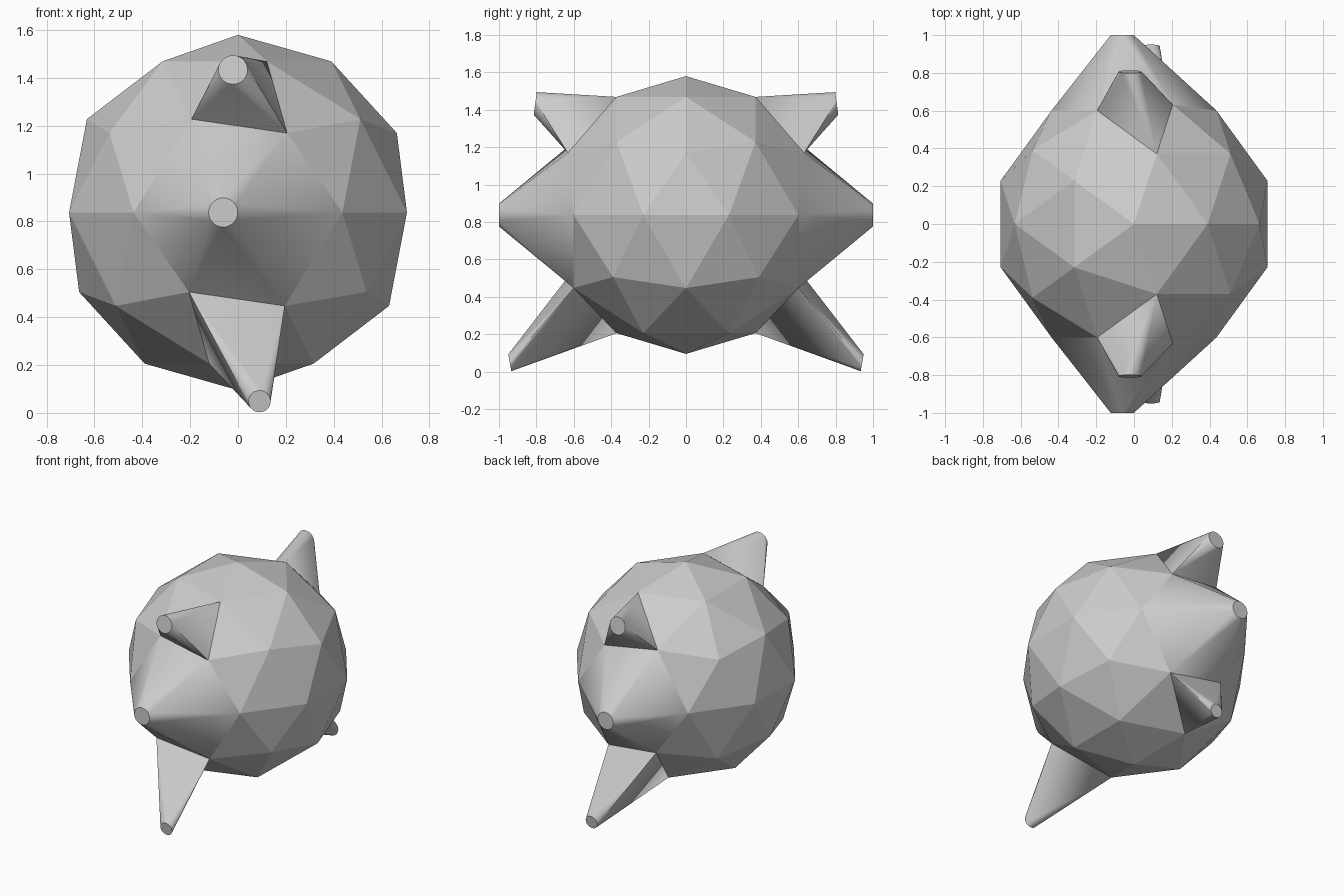
import bpy, bmesh
from math import cos, sin, tau, radians
from mathutils import Vector

if "Cube" in bpy.data.objects:
    bpy.data.objects.remove(bpy.data.objects["Cube"])

R = 0.7425
CENTRE = Vector((0, 0, 0.8375))
SIDES = 32


def make_object(name, bm):
    mesh = bpy.data.meshes.new(name)
    bm.to_mesh(mesh)
    bm.free()
    obj = bpy.data.objects.new(name, mesh)
    bpy.context.collection.objects.link(obj)
    return obj


def disc_points(centre, normal, radius):
    n = Vector(normal).normalized()
    u = n.cross(Vector((0, 0, 1))).normalized()
    v = n.cross(u)
    return [Vector(centre) + radius * (cos(tau * i / SIDES) * u + sin(tau * i / SIDES) * v)
            for i in range(SIDES)]


def make_spike(name, base, disc):
    # open skin stretched from a patch of the body out to a round tip
    bm = bmesh.new()
    base_verts = {bm.verts.new(p) for p in base}
    disc_verts = {bm.verts.new(p) for p in disc}
    bmesh.ops.convex_hull(bm, input=list(bm.verts))
    hidden = [f for f in bm.faces if all(v in base_verts for v in f.verts)]
    bmesh.ops.delete(bm, geom=hidden, context='FACES')
    cap = [f for f in bm.faces if all(v in disc_verts for v in f.verts)]
    bmesh.ops.dissolve_faces(bm, faces=cap)
    obj = make_object(name, bm)
    bpy.ops.object.select_all(action='DESELECT')
    obj.select_set(True)
    bpy.context.view_layer.objects.active = obj
    bpy.ops.object.shade_smooth_by_angle(angle=radians(14))


# faceted ball body
body = bmesh.new()
bmesh.ops.create_icosphere(body, subdivisions=2, radius=R)
bmesh.ops.translate(body, verts=body.verts, vec=CENTRE)

# name, patch direction from centre, patch face count, tip centre, tip normal, tip radius
SPIKES = [
    ("middle_spike", (0, -R, 0), 6, (-0.062, -1.0, 0.8375), (0, -1, 0), 0.061),
    ("upper_spike", (0.043, -0.534, 0.45), 1, (-0.021, -0.806, 1.434), (0, -0.99, 0.13), 0.061),
    ("lower_spike", (-0.043, -0.534, -0.45), 1, (0.09, -0.942, 0.048), (0, -0.985, -0.17), 0.046),
]

covered = set()
for side, flip in (("front", 1), ("back", -1)):
    mirror = Vector((1, flip, 1))
    for name, direction, count, tip, normal, radius in SPIKES:
        target = CENTRE + Vector(direction) * mirror
        patch = sorted(body.faces, key=lambda f: (f.calc_center_median() - target).length)[:count]
        covered.update(patch)
        edges = [e for f in patch for e in f.edges]
        rim = {v for e in edges if edges.count(e) == 1 for v in e.verts}
        disc = disc_points(Vector(tip) * mirror, Vector(normal) * mirror, radius)
        make_spike(side + "_" + name, [v.co.copy() for v in rim], disc)

# open the body under the spikes
bmesh.ops.delete(body, geom=list(covered), context='FACES')
make_object("body", body)
